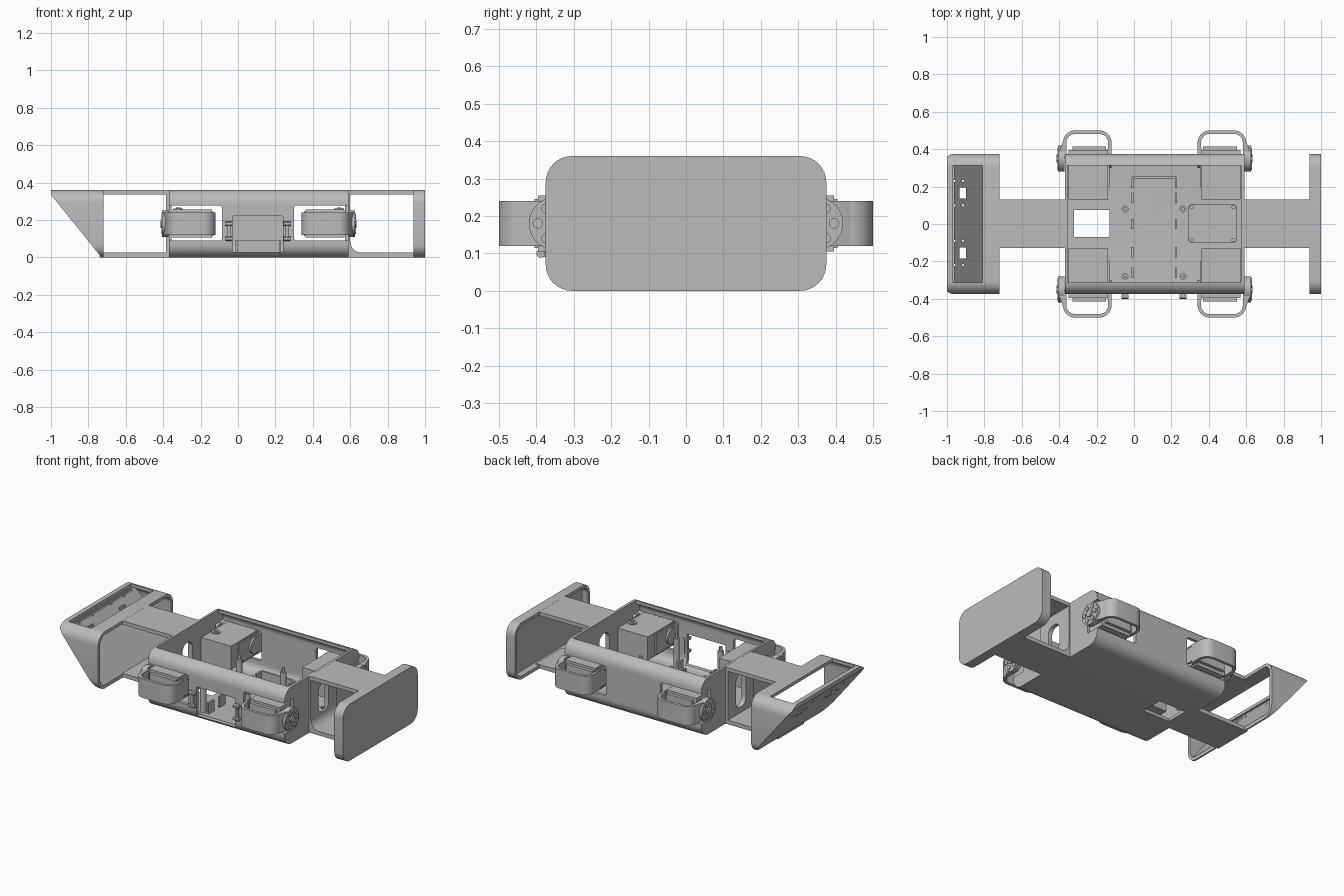
import bpy, bmesh
from math import pi, sin, cos, radians
from mathutils import Vector

if "Cube" in bpy.data.objects:
    bpy.data.objects.remove(bpy.data.objects["Cube"])

grey = bpy.data.materials.new("plain grey")
grey.use_nodes = True
grey.diffuse_color = (0.5, 0.5, 0.5, 1)
grey.node_tree.nodes["Principled BSDF"].inputs["Base Color"].default_value = grey.diffuse_color


def arc(u, v, r, a0, a1, n=8):
    return [(u + r * cos(radians(a0 + (a1 - a0) * i / n)),
             v + r * sin(radians(a0 + (a1 - a0) * i / n))) for i in range(n + 1)]


def rrect(u0, u1, v0, v1, r):
    return (arc(u1 - r, v1 - r, r, 0, 90) + arc(u0 + r, v1 - r, r, 90, 180)
            + arc(u0 + r, v0 + r, r, 180, 270) + arc(u1 - r, v0 + r, r, 270, 360))


def prism(name, pts, axis, lo, hi):
    """Extrude a 2D outline along an axis."""
    place = {"x": lambda u, v, w: (w, u, v),
             "y": lambda u, v, w: (u, w, v),
             "z": lambda u, v, w: (u, v, w)}[axis]
    bm = bmesh.new()
    a = [bm.verts.new(place(u, v, lo)) for u, v in pts]
    b = [bm.verts.new(place(u, v, hi)) for u, v in pts]
    bm.faces.new(a)
    bm.faces.new(b[::-1])
    for i in range(len(pts)):
        j = (i + 1) % len(pts)
        bm.faces.new((a[i], b[i], b[j], a[j]))
    bmesh.ops.recalc_face_normals(bm, faces=bm.faces)
    mesh = bpy.data.meshes.new(name)
    bm.to_mesh(mesh)
    bm.free()
    mesh.materials.append(grey)
    ob = bpy.data.objects.new(name, mesh)
    bpy.context.collection.objects.link(ob)
    return ob


def box(name, x0, x1, y0, y1, z0, z1):
    return prism(name, [(x0, y0), (x1, y0), (x1, y1), (x0, y1)], "z", z0, z1)


def rod(name, axis, u, v, r, lo, hi, n=20):
    return prism(name, arc(u, v, r, 0, 360 - 360 / n, n - 1), axis, lo, hi)


def cut(ob, *cutters):
    """Subtract the cutters, bake the result and drop them."""
    for c in cutters:
        c.hide_render = True
        m = ob.modifiers.new("cut", "BOOLEAN")
        m.operation, m.solver, m.object = "DIFFERENCE", "EXACT", c
        bpy.context.view_layer.update()
        deps = bpy.context.evaluated_depsgraph_get()
        baked = bpy.data.meshes.new_from_object(ob.evaluated_get(deps))
        ob.modifiers.clear()
        ob.data = baked
        bpy.data.objects.remove(c)
    return ob


# Central open-topped hull
W, H, R, T = 0.375, 0.36, 0.07, 0.02
hull = prism("hull", rrect(-W, W, 0, H, R), "x", -0.37, 0.59)
cut(hull,
    prism("cavity", rrect(-W + T, W - T, T, H - T, R - T), "x", -0.355, 0.573),
    box("top_opening", -0.355, 0.573, -0.313, 0.313, 0.2, 0.5),
    box("floor_window", -0.32, -0.13, -0.07, 0.075, -0.1, 0.1),
    prism("front_access", rrect(-0.03, 0.24, 0.03, 0.22, 0.005), "y", -0.5, -0.3))
for t in (-1, 1):
    y0, y1 = sorted((t * 0.285, t * 0.5))
    cut(hull, prism("rear_bay", rrect(-0.5, -0.085, 0.09, 0.278, 0.015), "y", y0, y1),
        prism("fore_bay", rrect(0.3, 0.7, 0.09, 0.278, 0.015), "y", y0, y1))
for lo, hi in ((-0.45, -0.3), (0.5, 0.65)):
    cut(hull, prism("end_slot", rrect(-0.05, 0.05, 0.06, 0.27, 0.045), "x", lo, hi))

# Flat bumper shell, open towards the hull
bumper = prism("flat_bumper", rrect(-W, W, 0, H, R), "x", 0.938, 1)
cut(bumper, prism("hollow", rrect(-W + T, W - T, T, H - T, R - T), "x", 0.9, 0.98))


# Sloping nose shell, open on top and towards the hull
def slope(shift):
    return prism("slope_cut", [(-1.081 + shift, 0.435), (-0.649 + shift, -0.1),
                               (-1.3, -0.1), (-1.3, 0.435)], "y", -0.6, 0.6)


nose = cut(prism("sloped_nose", rrect(-W, W, 0, H, R), "x", -1, -0.72), slope(0))
hollow = cut(prism("hollow", rrect(-W + T, W - T, T, H - T, R - T), "x", -0.98, -0.6), slope(0.028))
cut(nose, hollow, box("top_opening", -0.97, -0.81, -0.313, 0.313, 0.32, 0.5))
for y in (-0.155, 0.165):
    cut(nose, box("sensor_slot", -0.932, -0.897, y - 0.03, y + 0.03, -0.1, 0.335))
    for dx in (-0.96, -0.915):
        for dy in (-0.065, 0.065):
            cut(nose, rod("screw_hole", "z", dx, y + dy, 0.006, -0.1, 0.335, 8))

# Upper and lower straps that join both bumpers to the hull
for end, x0, x1 in (("rear", -0.74, -0.365), ("fore", 0.585, 0.96)):
    box(end + "_upper_strap", x0, x1, -0.128, 0.132, 0.336, 0.3595)
    box(end + "_lower_strap", x0, x1, -0.128, 0.132, 0.0005, 0.026)
pad = box("rear_pad", -0.386, -0.368, -0.128, 0.132, 0.001, 0.359)
cut(pad, prism("slot", rrect(-0.05, 0.05, 0.06, 0.27, 0.045), "x", -0.5, -0.3))
pad = prism("fore_pad", [(0.588, 0.359), (0.588, 0.001), (0.66, 0.001)]
            + arc(0.66, 0.085, 0.06, 270, 180) + [(0.6, 0.359)], "y", -0.128, 0.132)
cut(pad, prism("slot", rrect(-0.05, 0.05, 0.09, 0.27, 0.045), "x", 0.5, 0.7))


# Four motor and foot-loop units, mirrored about both axes
def arch(hw, top, r, base):
    return ([(hw, base)] + arc(hw - r, top - r, r, 0, 90)
            + arc(r - hw, top - r, r, 90, 180) + [(-hw, base)])


for end, cx, s in (("rear", -0.25, -1), ("fore", 0.47, 1)):
    for side, t in (("right", -1), ("left", 1)):
        n = end + "_" + side

        def span(a, b, k, c=0):
            return sorted((c + k * a, c + k * b))

        def block(name, l0, l1, m0, m1, z0, z1):
            return box(n + name, *span(l0, l1, s, cx), *span(m0, m1, t), z0, z1)

        block("_motor", -0.11, 0.1, 0.13, 0.395, 0.105, 0.255)
        block("_motor_cap", -0.1, 0.08, 0.39, 0.415, 0.125, 0.24)
        block("_motor_flange", -0.118, -0.108, 0.2, 0.405, 0.115, 0.245)
        rod(n + "_motor_boss", "z", cx + s * 0.07, t * 0.235, 0.026, 0.25, 0.262)
        rod(n + "_motor_pin", "z", cx + s * 0.07, t * 0.235, 0.012, 0.25, 0.268)
        # Foot loop
        loop = arch(0.13, 0.5, 0.065, 0.37) + arch(0.112, 0.482, 0.048, 0.37)[::-1]
        prism(n + "_foot_loop", [(cx + s * l, t * m) for l, m in loop], "z", 0.12, 0.24)
        # Drive hub with a tapered web to the loop
        rod(n + "_hub", "x", t * 0.35, 0.18, 0.07, *span(0.122, 0.155, s, cx), 32)
        web = [(0.155, 0.35), (0.155, 0.375), (0.13, 0.44), (0.112, 0.44), (0.112, 0.35)]
        prism(n + "_hub_web", [(cx + s * l, t * m) for l, m in web], "z", 0.12, 0.24)
        rod(n + "_hub_cap", "x", t * 0.35, 0.18, 0.022, *span(0.15, 0.164, s, cx))
        for k in range(6):
            a = k * pi / 3
            rod(n + "_hub_bolt", "x", t * 0.35 + 0.046 * cos(a), 0.18 + 0.046 * sin(a),
                0.014, *span(0.15, 0.16, s, cx), 12)
        rod(n + "_idler", "x", t * 0.35, 0.18, 0.05, *span(-0.13, -0.108, s, cx))

# Interior: standoff posts, low guide tabs and circuit board
for x in (-0.048, 0.262):
    for y in (-0.28, 0.08):
        rod("standoff_post", "z", x, y, 0.018, 0.015, 0.22)
        rod("standoff_tip", "z", x, y, 0.009, 0.2, 0.245, 12)
    for z in (0.1, 0.18):
        rod("latch_bolt", "x", -0.388, z, 0.012, x - 0.02, x + 0.018, 12)
    box("latch_bracket", x - 0.008, x + 0.008, -0.395, -0.35, 0.09, 0.19)
for x in (-0.01, 0.225):
    for y in (-0.26, -0.15, 0.0, 0.14, 0.22):
        box("guide_tab", x - 0.006, x + 0.006, y - 0.028, y + 0.028, 0.015, 0.09)
box("guide_stop", -0.01, 0.225, 0.243, 0.256, 0.015, 0.09)
prism("circuit_board", rrect(0.29, 0.55, -0.1, 0.105, 0.02), "z", 0.04, 0.055)
for x in (0.308, 0.532):
    for y in (-0.085, 0.09):
        rod("board_screw", "z", x, y, 0.011, 0.015, 0.066, 12)

# Smooth the curved walls, keep the edges crisp
bpy.ops.object.select_all(action="DESELECT")
for ob in bpy.context.collection.objects:
    if ob.type == "MESH" and grey.name in ob.data.materials:
        ob.select_set(True)
        bpy.context.view_layer.objects.active = ob
bpy.ops.object.shade_smooth_by_angle(angle=radians(30))
